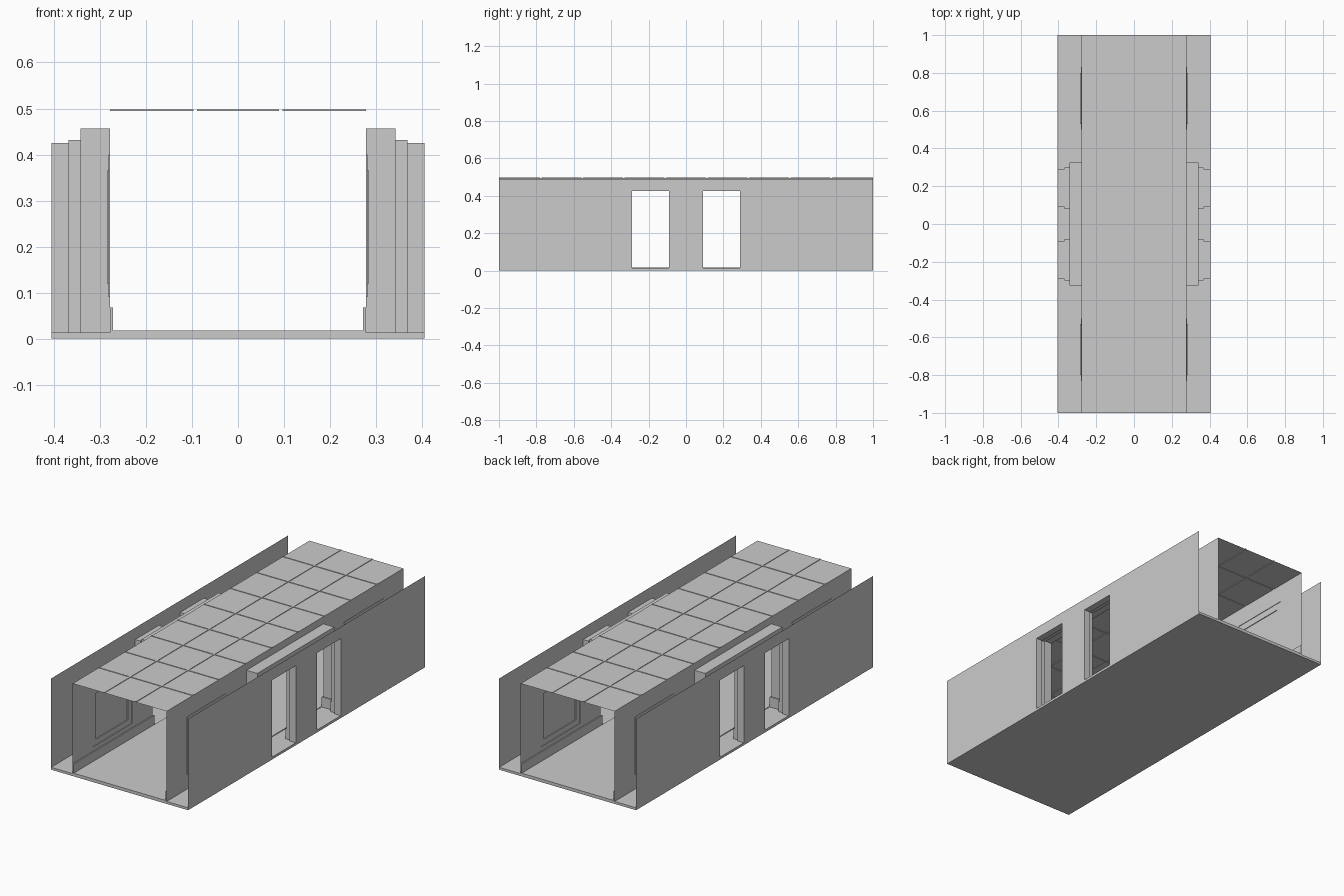
import bpy, bmesh
from mathutils import Vector

if "Cube" in bpy.data.objects:
    bpy.data.objects.remove(bpy.data.objects["Cube"])

FLOOR, CEIL = 0.013, 0.495
X_IN, X_ALC, X_STEP, X_OUT = 0.278, 0.342, 0.368, 0.405
ALC_Y, ALC_Z = 0.325, 0.457


def finish(bm, name, mirror=True):
    bmesh.ops.remove_doubles(bm, verts=bm.verts, dist=1e-5)
    me = bpy.data.meshes.new(name)
    bm.to_mesh(me)
    bm.free()
    ob = bpy.data.objects.new(name, me)
    bpy.context.collection.objects.link(ob)
    if mirror:
        m = ob.modifiers.new("mirror", 'MIRROR')
        m.use_axis = (True, False, False)
        m.use_mirror_merge = False
    return ob


def quad(bm, pts, facing):
    f = bm.faces.new([bm.verts.new(p) for p in pts])
    f.normal_update()
    if f.normal.dot(Vector(facing)) < 0:
        f.normal_flip()


def wall(bm, x, rect, holes, side=-1):
    """Flat sheet at x; rect and holes are (y0, y1, z0, z1)."""
    ys = sorted({v for r in [rect] + holes for v in r[:2]})
    zs = sorted({v for r in [rect] + holes for v in r[2:]})
    for a, b in zip(ys, ys[1:]):
        for c, d in zip(zs, zs[1:]):
            cy, cz = (a + b) / 2, (c + d) / 2
            if any(h[0] < cy < h[1] and h[2] < cz < h[3] for h in holes):
                continue
            quad(bm, [(x, a, c), (x, b, c), (x, b, d), (x, a, d)], (side, 0, 0))


def reveal(bm, x0, x1, rect, sill=False):
    """Jambs and head joining an opening at x0 to x1."""
    a, b, c, d = rect
    quad(bm, [(x0, a, c), (x1, a, c), (x1, a, d), (x0, a, d)], (0, 1, 0))
    quad(bm, [(x0, b, c), (x1, b, c), (x1, b, d), (x0, b, d)], (0, -1, 0))
    quad(bm, [(x0, a, d), (x1, a, d), (x1, b, d), (x0, b, d)], (0, 0, -1))
    if sill:
        quad(bm, [(x0, a, c), (x1, a, c), (x1, b, c), (x0, b, c)], (0, 0, 1))


def box(bm, x0, x1, y0, y1, z0, z1):
    vs = bmesh.ops.create_cube(bm, size=1)["verts"]
    for v in vs:
        v.co = ((x0 + x1) / 2 + v.co.x * (x1 - x0),
                (y0 + y1) / 2 + v.co.y * (y1 - y0),
                (z0 + z1) / 2 + v.co.z * (z1 - z0))


def both_ends(y0, y1, z0, z1):
    return [(y0, y1, z0, z1), (-y1, -y0, z0, z1)]


# Floor slab and raised walkway
bm = bmesh.new()
box(bm, -X_OUT, X_OUT, -1, 1, 0, FLOOR)
finish(bm, "floor_slab", False)
bm = bmesh.new()
box(bm, -0.272, 0.272, -1, 1, FLOOR, 0.017)
finish(bm, "walkway", False)

# Inner walls with two-step recessed panels
alcove = (-ALC_Y, ALC_Y, FLOOR, ALC_Z)
frames = both_ends(0.50, 0.83, 0.09, 0.40)
panels = both_ends(0.53, 0.80, 0.12, 0.365)
bm = bmesh.new()
wall(bm, X_IN, (-1, 1, FLOOR, CEIL), [alcove] + frames)
for fr, pa in zip(frames, panels):
    reveal(bm, X_IN, 0.281, fr, True)
    wall(bm, 0.281, fr, [pa])
    reveal(bm, 0.281, 0.285, pa, True)
    wall(bm, 0.285, pa, [])
finish(bm, "inner_wall")

# Door alcove with stepped door frames
wide = both_ends(0.08, 0.30, FLOOR, 0.432)
narrow = both_ends(0.09, 0.29, FLOOR, 0.425)
bm = bmesh.new()
reveal(bm, X_IN, X_ALC, alcove)
wall(bm, X_ALC, alcove, wide)
for w, n in zip(wide, narrow):
    reveal(bm, X_ALC, X_STEP, w)
    wall(bm, X_STEP, w, [n])
    reveal(bm, X_STEP, X_OUT, n)
finish(bm, "door_alcove")

# Outer walls
bm = bmesh.new()
wall(bm, X_OUT, (-1, 1, 0, 0.488), narrow, 1)
finish(bm, "outer_wall")

# Skirting following the wall and alcove
T, TOP = 0.006, 0.067
bm = bmesh.new()
for s in (-1, 1):
    def run(x0, x1, a, b):
        box(bm, x0, x1, min(s * a, s * b), max(s * a, s * b), FLOOR, TOP)
    run(X_IN - T, X_IN, ALC_Y - T, 1)
    run(X_IN, X_ALC, ALC_Y - T, ALC_Y)
    run(X_ALC - T, X_ALC, 0.30, ALC_Y - T)
box(bm, X_ALC - T, X_ALC, -0.08, 0.08, FLOOR, TOP)
finish(bm, "skirting")

# Ceiling tiles, with seams recessed upwards
COLS, ROWS, G, RISE = 3, 9, 0.004, 0.003


def breaks(half, n):
    cuts = [-half + 2 * half * i / n for i in range(1, n)]
    return [-half] + [c + d for c in cuts for d in (-G, G)] + [half]


xs, ys = breaks(X_IN, COLS), breaks(1, ROWS)


def level(i, j):
    return CEIL + RISE if i % 2 or j % 2 else CEIL


bm = bmesh.new()
for i in range(len(xs) - 1):
    for j in range(len(ys) - 1):
        a, b, c, d = xs[i], xs[i + 1], ys[j], ys[j + 1]
        z = level(i, j)
        quad(bm, [(a, c, z), (b, c, z), (b, d, z), (a, d, z)], (0, 0, -1))
        # Seam sides
        if i + 2 < len(xs) and level(i + 1, j) != z:
            f = 1 if z == CEIL else -1
            quad(bm, [(b, c, CEIL), (b, d, CEIL), (b, d, CEIL + RISE),
                      (b, c, CEIL + RISE)], (f, 0, 0))
        if j + 2 < len(ys) and level(i, j + 1) != z:
            f = 1 if z == CEIL else -1
            quad(bm, [(a, d, CEIL), (b, d, CEIL), (b, d, CEIL + RISE),
                      (a, d, CEIL + RISE)], (0, f, 0))
finish(bm, "ceiling", False)
